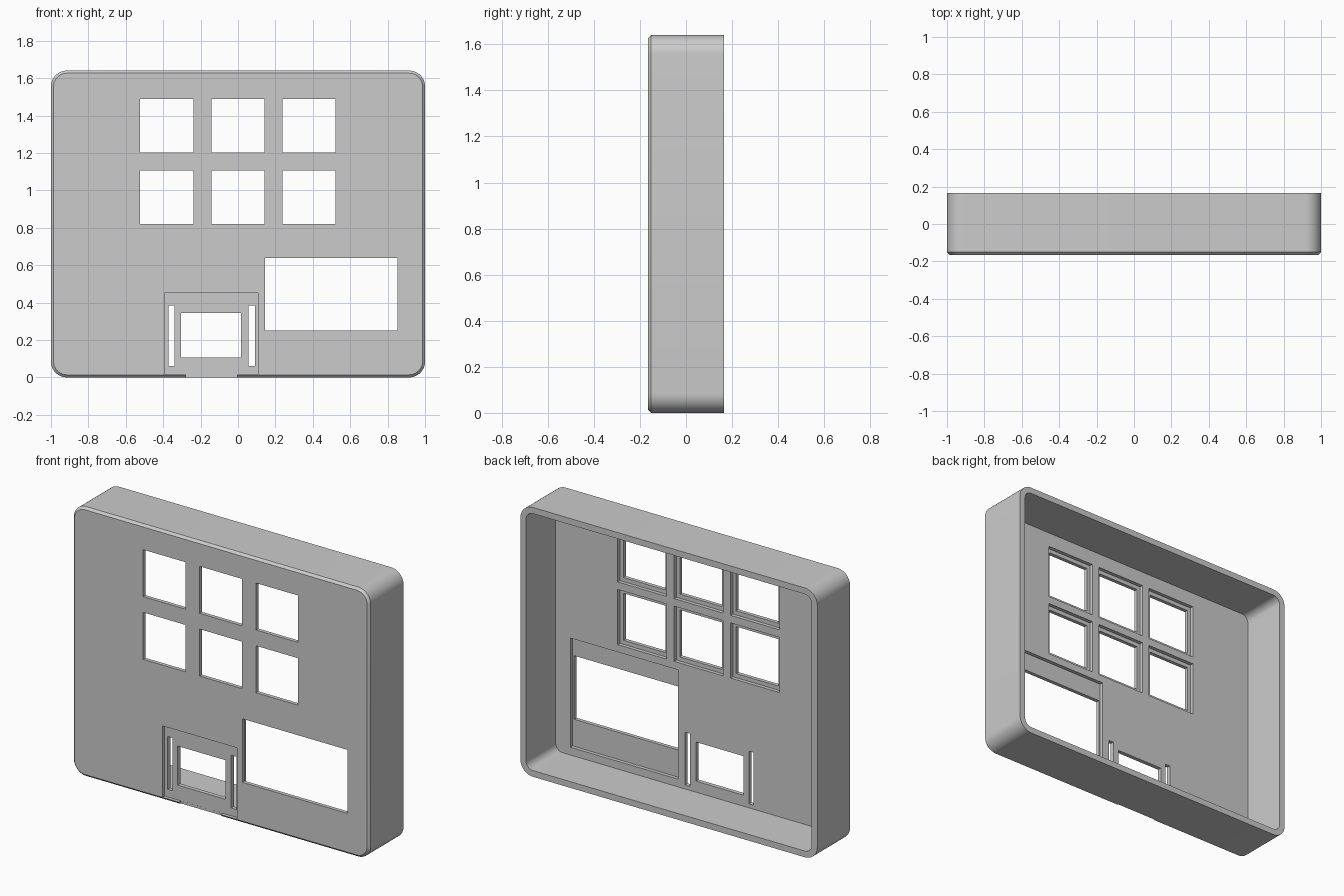
import bpy, bmesh, math

if "Cube" in bpy.data.objects:
    bpy.data.objects.remove(bpy.data.objects["Cube"])

FRONT, BACK = -0.165, 0.165
HEIGHT = 1.64
PLATE = 0.045          # front panel thickness
WALL = 0.038
INNER = FRONT + PLATE  # inside face of the front panel


def new_object(name, bm):
    bmesh.ops.recalc_face_normals(bm, faces=bm.faces)
    mesh = bpy.data.meshes.new(name)
    bm.to_mesh(mesh)
    bm.free()
    ob = bpy.data.objects.new(name, mesh)
    bpy.context.collection.objects.link(ob)
    return ob


def rounded_outline(inset, radius, segs=10):
    """Rounded rectangle in x/z, inset from the outside of the case."""
    pts = []
    hx, lo, hi = 1 - inset, inset, HEIGHT - inset
    corners = [(hx - radius, hi - radius, 0), (-hx + radius, hi - radius, 90),
               (-hx + radius, lo + radius, 180), (hx - radius, lo + radius, 270)]
    for cx, cz, start in corners:
        for i in range(segs + 1):
            a = math.radians(start + 90 * i / segs)
            pts.append((cx + radius * math.cos(a), cz + radius * math.sin(a)))
    return pts


def lofted(name, sections):
    """Solid through (y, inset, radius) rounded rectangles."""
    bm = bmesh.new()
    rings = [[bm.verts.new((x, y, z)) for x, z in rounded_outline(inset, r)]
             for y, inset, r in sections]
    for a, b in zip(rings, rings[1:]):
        n = len(a)
        for i in range(n):
            j = (i + 1) % n
            bm.faces.new((a[i], a[j], b[j], b[i]))
    bm.faces.new(rings[0])
    bm.faces.new(rings[-1])
    return new_object(name, bm)


def box(x0, x1, y0, y1, z0, z1):
    bm = bmesh.new()
    bmesh.ops.create_cube(bm, size=1)
    for v in bm.verts:
        v.co = (x0 if v.co.x < 0 else x1, y0 if v.co.y < 0 else y1, z0 if v.co.z < 0 else z1)
    return new_object("cutter", bm)


def cylinder(x, z, r, y0, y1, segs=40):
    bm = bmesh.new()
    bmesh.ops.create_cone(bm, cap_ends=True, segments=segs, radius1=r, radius2=r, depth=y1 - y0)
    for v in bm.verts:
        a, b, c = v.co
        v.co = (x + a, (y0 + y1) / 2 + c, z + b)
    return new_object("cutter", bm)


def cut(target, cutter):
    mod = target.modifiers.new("cut", 'BOOLEAN')
    mod.operation = 'DIFFERENCE'
    mod.solver = 'EXACT'
    mod.object = cutter
    bpy.context.view_layer.objects.active = target
    bpy.ops.object.modifier_apply(modifier=mod.name)
    bpy.data.objects.remove(cutter, do_unlink=True)


def window(x0, x1, z0, z1):
    cut(case, box(x0, x1, FRONT - 0.1, INNER + 0.02, z0, z1))


# Case body with a chamfered front edge
case = lofted("case_shell", [(FRONT, 0.014, 0.07), (FRONT + 0.014, 0, 0.084), (BACK, 0, 0.084)])

# Hollow interior, leaving screw posts standing in the corners
posts = [(sx * 0.932, z) for sx in (-1, 1) for z in (0.068, HEIGHT - 0.068)]
cavity = lofted("cavity", [(INNER, WALL, 0.046), (BACK + 0.1, WALL, 0.046)])
for x, z in posts:
    cut(cavity, cylinder(x, z, 0.057, FRONT - 0.1, BACK + 0.3))
cut(case, cavity)

# Screw holes in the posts
for x, z in posts:
    cut(case, cylinder(x, z, 0.031, INNER + 0.03, BACK + 0.1, 24))

# Six key windows, each with a wider pocket on the inside
for x in (-0.381, -0.001, 0.379):
    for z in (0.963, 1.345):
        cut(case, box(x - 0.165, x + 0.165, INNER - 0.022, INNER + 0.05, z - 0.168, z + 0.168))
        window(x - 0.142, x + 0.142, z - 0.143, z + 0.143)

# Display window and its inside pocket
cut(case, box(0.137, 0.863, INNER - 0.022, INNER + 0.03, 0.085, 0.75))
window(0.145, 0.853, 0.25, 0.637)

# Round button hole
cut(case, cylinder(-0.663, 0.442, 0.075, FRONT - 0.1, INNER + 0.05, 48))

# Shallow front recess, open through the bottom edge in the middle
cut(case, box(-0.392, 0.108, FRONT - 0.1, FRONT + 0.02, 0.015, 0.45))
cut(case, box(-0.282, -0.002, FRONT - 0.1, FRONT + 0.0195, -0.05, 0.03))

# Reader window and the two strap slots beside it
window(-0.305, 0.017, 0.105, 0.343)
window(-0.372, -0.34, 0.062, 0.383)
window(0.056, 0.09, 0.062, 0.383)

# Smooth the rounded corners, keep edges sharp
bpy.ops.object.select_all(action='DESELECT')
case.select_set(True)
bpy.context.view_layer.objects.active = case
bpy.ops.object.shade_smooth_by_angle(angle=math.radians(30))
